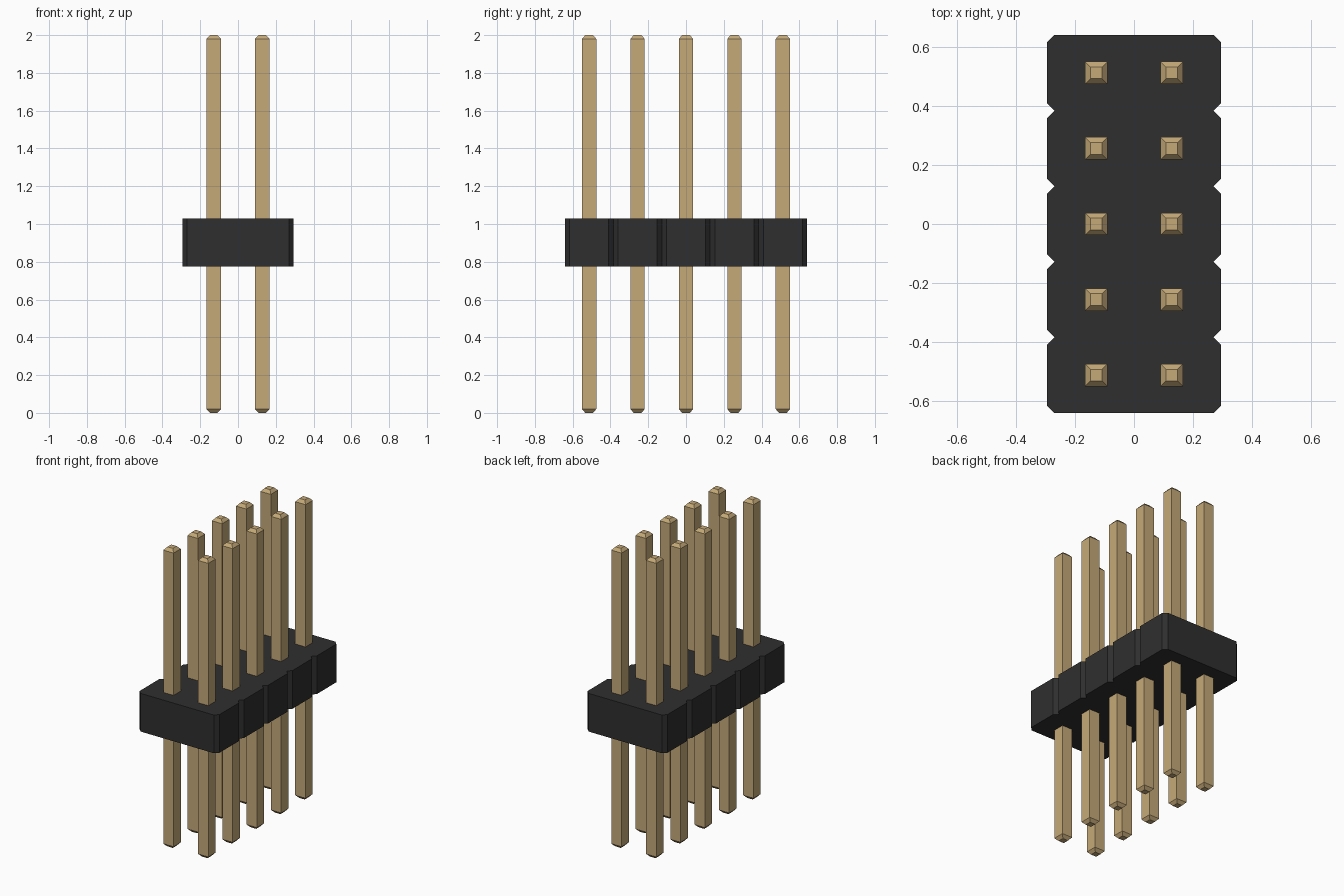
import bpy
import bmesh

PITCH = 0.2565     # spacing between pins
ROWS = 5
CUT = 0.025        # corner chamfer and notch depth
HALF_X = 0.295
BODY_Z = (0.775, 1.03)

cube = bpy.data.objects.get("Cube")
if cube:
    bpy.data.objects.remove(cube, do_unlink=True)


def material(name, rgb):
    mat = bpy.data.materials.new(name)
    mat.use_nodes = True
    mat.diffuse_color = (*rgb, 1)
    mat.node_tree.nodes["Principled BSDF"].inputs["Base Color"].default_value = (*rgb, 1)
    return mat


def loft(name, rings, mat):
    """Join matching rings of points into a closed solid."""
    bm = bmesh.new()
    loops = [[bm.verts.new(p) for p in ring] for ring in rings]
    n = len(loops[0])
    for low, high in zip(loops, loops[1:]):
        for i in range(n):
            j = (i + 1) % n
            bm.faces.new((low[i], low[j], high[j], high[i]))
    bm.faces.new(loops[0][::-1])
    bm.faces.new(loops[-1])
    bmesh.ops.recalc_face_normals(bm, faces=bm.faces)
    mesh = bpy.data.meshes.new(name)
    bm.to_mesh(mesh)
    bm.free()
    mesh.materials.append(mat)
    obj = bpy.data.objects.new(name, mesh)
    bpy.context.collection.objects.link(obj)
    return obj


black = material("black plastic", (0.028, 0.028, 0.028))
gold = material("pale gold metal", (0.56, 0.40, 0.19))

# Housing: each row has chamfered corners, which meet as notches
half_y = ROWS * PITCH / 2
side = [(HALF_X - CUT, -half_y)]
for row in range(ROWS):
    y0 = -half_y + row * PITCH
    y1 = y0 + PITCH
    side += [(HALF_X, y0 + CUT), (HALF_X, y1 - CUT), (HALF_X - CUT, y1)]
outline = side + [(-x, y) for x, y in reversed(side)]
loft("housing", [[(x, y, z) for x, y in outline] for z in BODY_Z], black)

# Square pins with tapered tips at both ends
PIN_PROFILE = [(0.02, 0), (0.038, 0.02), (0.038, 1.98), (0.02, 2)]
corners = [(-1, -1), (1, -1), (1, 1), (-1, 1)]
rings = [[(a * r, b * r, z) for a, b in corners] for r, z in PIN_PROFILE]
first = loft("pin", rings, gold)
for row in range(ROWS):
    for col in (-0.5, 0.5):
        pin = first
        if (row, col) != (0, -0.5):
            pin = bpy.data.objects.new("pin", first.data)
            bpy.context.collection.objects.link(pin)
        pin.location = (col * PITCH, (row - (ROWS - 1) / 2) * PITCH, 0)
